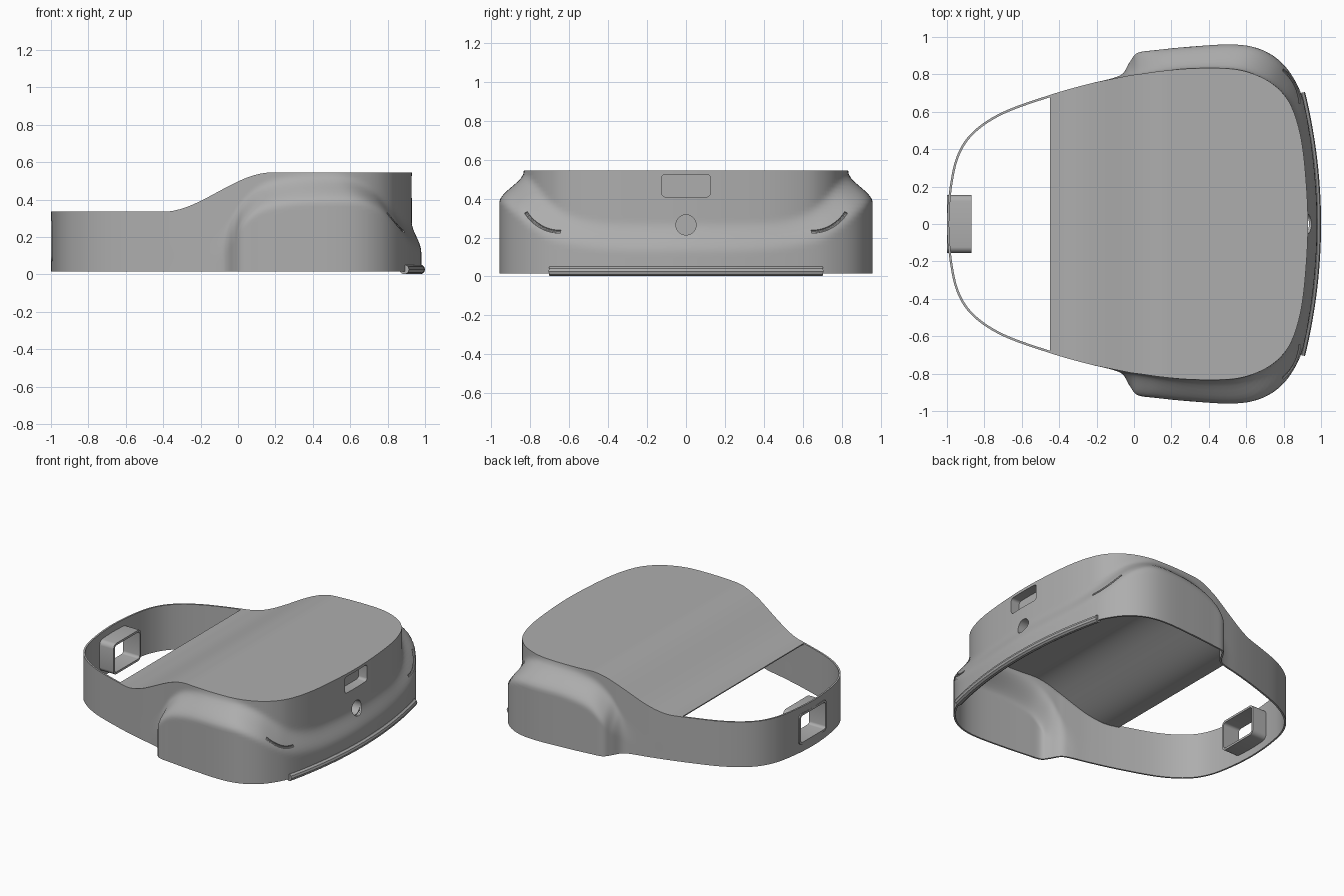
import bpy, bmesh, math
from mathutils import Vector

if "Cube" in bpy.data.objects:
    bpy.data.objects.remove(bpy.data.objects["Cube"])

grey = bpy.data.materials.new("mid grey")
grey.use_nodes = True
grey.diffuse_color = (0.42, 0.42, 0.42, 1)
grey.node_tree.nodes["Principled BSDF"].inputs["Base Color"].default_value = grey.diffuse_color

BASE, ROWS, STEPS, SKIN = 0.015, 26, 6, 0.012

# Half outline of the strap, then of the body:
# rim x, rim y, skirt x, skirt y, height of the flare shoulder
strap_pts = [(-1, 0), (-.985, .2), (-.945, .37), (-.86, .495), (-.7, .6)]
body_pts = [
    (-.45, .69, -.45, .69, .1), (-.25, .747, -.25, .747, .1),
    (-.12, .775, -.12, .778, .15), (-.06, .787, -.06, .805, .2),
    (-.02, .795, -.02, .87, .25), (.04, .803, .02, .915, .33),
    (.14, .817, .12, .93, .41), (.28, .83, .3, .948, .45),
    (.45, .833, .52, .96, .46), (.58, .82, .66, .94, .45),
    (.7, .775, .77, .88, .4), (.79, .705, .85, .785, .32),
    (.85, .61, .905, .66, .25), (.895, .45, .945, .45, .21),
    (.92, .23, .97, .23, .2), (.93, 0, .98, 0, .2)]
ctrl = [Vector((x, y, x, y, .1)) for x, y in strap_pts] + [Vector(p) for p in body_pts]
LAST, SEAM = len(ctrl) - 1, len(strap_pts)


def mirrored(p):
    return Vector((p[0], -p[1], p[2], -p[3], p[4]))


def control(i):
    if i < 0:
        return mirrored(ctrl[-i])
    return ctrl[i] if i <= LAST else mirrored(ctrl[2 * LAST - i])


def outline(u):
    """Smooth curve through the control points."""
    i = min(int(u), LAST - 1)
    t = u - i
    a, b, c, d = (control(i + k) for k in (-1, 0, 1, 2))
    return b + (c - a) * (t / 2) + (a * 2 - b * 5 + c * 4 - d) * (t * t / 2) \
        + (b * 3 - a - c * 3 + d) * (t ** 3 / 2)


def smooth(t):
    t = max(0, min(1, t))
    return t * t * (3 - 2 * t)


def rim_height(x):
    return 0.335 + 0.21 * smooth((x + 0.4) / 0.58)


def surface(u, z, side=1):
    """Point on the outer wall: the skirt flares out below the shoulder."""
    p = outline(u)
    f = smooth((p[4] + 0.08 - z) / 0.16)
    return Vector((p[0] + (p[2] - p[0]) * f, side * (p[1] + (p[3] - p[1]) * f), z))


def column(bm, u, side):
    top = rim_height(outline(u)[0])
    return [bm.verts.new(surface(u, BASE + (top - BASE) * j / ROWS, side))
            for j in range(ROWS + 1)]


def wall(bm, columns):
    for a, b in zip(columns, columns[1:]):
        for j in range(ROWS):
            bm.faces.new((a[j], b[j], b[j + 1], a[j + 1]))


def finish(bm, name):
    bmesh.ops.recalc_face_normals(bm, faces=bm.faces)
    mesh = bpy.data.meshes.new(name)
    bm.to_mesh(mesh)
    bm.free()
    obj = bpy.data.objects.new(name, mesh)
    bpy.context.collection.objects.link(obj)
    mesh.materials.append(grey)
    return obj


def activate(obj):
    bpy.ops.object.select_all(action='DESELECT')
    obj.select_set(True)
    bpy.context.view_layer.objects.active = obj


def shade(obj):
    activate(obj)
    bpy.ops.object.shade_smooth_by_angle(angle=math.radians(35))


def thicken(obj):
    mod = obj.modifiers.new("skin", 'SOLIDIFY')
    mod.thickness, mod.offset = SKIN, -1
    activate(obj)
    bpy.ops.object.modifier_apply(modifier=mod.name)


def cut(obj, cutter):
    mod = obj.modifiers.new("cut", 'BOOLEAN')
    mod.operation, mod.solver, mod.object = 'DIFFERENCE', 'EXACT', cutter
    activate(obj)
    bpy.ops.object.modifier_apply(modifier=mod.name)
    bpy.data.objects.remove(cutter)


def ring(bm, x, hy, hz, r, cz):
    """Rounded rectangle in the plane facing along x."""
    verts = []
    for k, (sy, sz) in enumerate(((1, 1), (-1, 1), (-1, -1), (1, -1))):
        for s in range(8):
            a = math.pi / 2 * (k + (s + 0.5) / 8)
            verts.append(bm.verts.new((x, sy * (hy - r) + r * math.cos(a),
                                       cz + sz * (hz - r) + r * math.sin(a))))
    return verts


def bridge(bm, a, b):
    for i in range(len(a)):
        j = (i + 1) % len(a)
        bm.faces.new((a[i], a[j], b[j], b[i]))


def prism(name, x0, x1, hy, hz, r, cz):
    bm = bmesh.new()
    a, b = ring(bm, x0, hy, hz, r, cz), ring(bm, x1, hy, hz, r, cz)
    bridge(bm, a, b)
    bm.faces.new(a)
    bm.faces.new(b)
    return finish(bm, name)


def sleeve(name, x0, x1, hy, hz, r, cz, thick, closed):
    """Hollow tube along x, with a floor at x0 when closed."""
    bm = bmesh.new()
    t = thick
    inner_x = x0 + t if closed else x0
    loops = [ring(bm, x0, hy, hz, r, cz), ring(bm, x1, hy, hz, r, cz),
             ring(bm, x1, hy - t, hz - t, r - t, cz),
             ring(bm, inner_x, hy - t, hz - t, r - t, cz)]
    for a, b in zip(loops, loops[1:]):
        bridge(bm, a, b)
    if closed:
        bm.faces.new(loops[0])
        bm.faces.new(loops[3])
    else:
        bridge(bm, loops[3], loops[0])
    obj = finish(bm, name)
    shade(obj)
    return obj


def rod(name, points, radius):
    curve = bpy.data.curves.new(name, 'CURVE')
    curve.dimensions, curve.bevel_depth = '3D', radius
    curve.bevel_resolution, curve.use_fill_caps = 3, True
    line = curve.splines.new('POLY')
    line.points.add(len(points) - 1)
    for p, co in zip(line.points, points):
        p.co = (*co, 1)
    curve.materials.append(grey)
    obj = bpy.data.objects.new(name, curve)
    bpy.context.collection.objects.link(obj)
    activate(obj)
    bpy.ops.object.convert(target='MESH')
    return bpy.context.object


# Rear strap with an opening for the buckle
bm = bmesh.new()
us = [i / STEPS for i in range(SEAM * STEPS + 1)]
wall(bm, [column(bm, u, -1) for u in us[:0:-1]] + [column(bm, u, 1) for u in us])
strap = finish(bm, "strap")
thicken(strap)
cut(strap, prism("strap_cutter", -1.1, -.93, .15, .105, .03, .178))
shade(strap)
sleeve("buckle", -1, -.87, .155, .11, .035, .178, .015, False)

# Body shell: flared wall plus lid
bm = bmesh.new()
us = [i / STEPS for i in range(SEAM * STEPS, LAST * STEPS + 1)]
left = [column(bm, u, 1) for u in us]
right = [column(bm, u, -1) for u in us[:-1]] + [left[-1]]
wall(bm, left)
wall(bm, right)
for i in range(len(us) - 1):
    quad = [left[i][-1], left[i + 1][-1], right[i + 1][-1], right[i][-1]]
    bm.faces.new(list(dict.fromkeys(quad)))
body = finish(bm, "body_shell")
thicken(body)

# Window and round port, each with a recessed pocket
for name, hy, hz, r, cz in (("window", .125, .058, .02, .467), ("port", .052, .052, .052, .265)):
    cut(body, prism(name + "_cutter", .88, 1.1, hy, hz, r, cz))
    sleeve(name + "_pocket", .85, .922, hy + .01, hz + .01, r + .01, cz, .01, True)

# Curved slots along the shoulder at both corners
for side in (1, -1):
    path = []
    for k in range(13):
        t = k / 12
        path.append(surface(SEAM + 10.45 + 1.55 * t, .33 - .1 * (1 - (1 - t) ** 1.8), side))
    cut(body, rod("slot_cutter", path, .009))
shade(body)

# Bumper bar along the lower front edge
ys = [-.7 + 1.4 * k / 32 for k in range(33)]
shade(rod("bumper_bar", [(.974 - .085 * (y / .7) ** 2, y, .0265) for y in ys], .0262))
